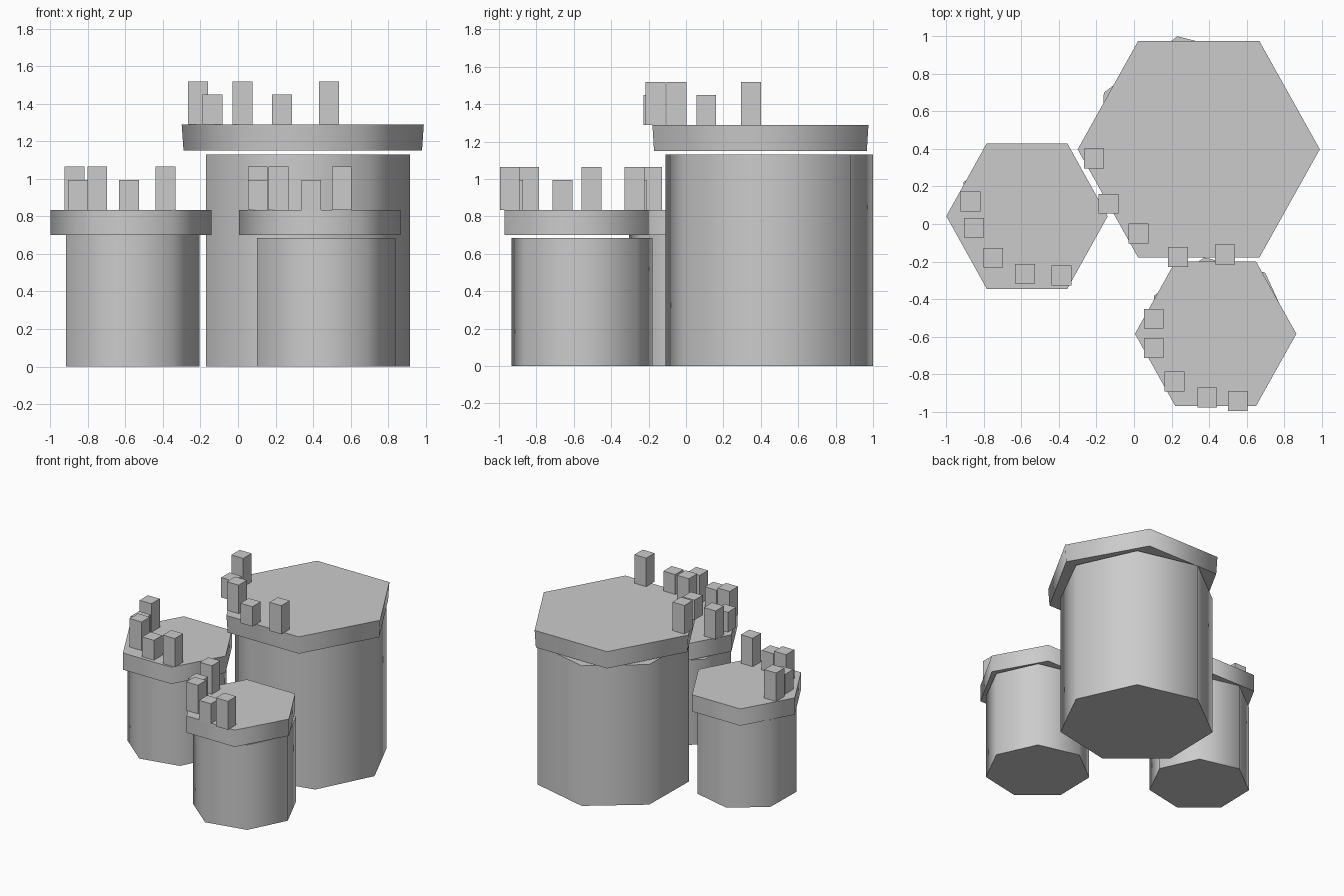
import bpy, math

if "Cube" in bpy.data.objects:
    bpy.data.objects.remove(bpy.data.objects["Cube"])

BLOCK = 0.106  # side of each battlement block


def prism(name, sides, z0, z1, centre, radius_x, radius_y, turn=0.0, base=1.0):
    """Smooth-sided prism with flat ends; base scales the lower ring."""
    def ring(z, s):
        return [(centre[0] + s * radius_x * math.cos(turn + i * math.tau / sides),
                 centre[1] + s * radius_y * math.sin(turn + i * math.tau / sides), z)
                for i in range(sides)]
    n = sides
    faces = [(i, (i + 1) % n, n + (i + 1) % n, n + i) for i in range(n)]
    faces += [tuple(reversed(range(n))), tuple(range(n, 2 * n))]
    mesh = bpy.data.meshes.new(name)
    mesh.from_pydata(ring(z0, base) + ring(z1, 1.0), [], faces)
    obj = bpy.data.objects.new(name, mesh)
    bpy.context.collection.objects.link(obj)
    bpy.ops.object.select_all(action='DESELECT')
    obj.select_set(True)
    bpy.context.view_layer.objects.active = obj
    bpy.ops.object.shade_smooth_by_angle(angle=math.radians(65))
    return obj


def block(name, x, y, z0, height):
    bpy.ops.mesh.primitive_cube_add(size=1, location=(x, y, z0 + height / 2))
    obj = bpy.context.object
    obj.name = name
    obj.scale = (BLOCK, BLOCK, height)


def tower(name, body, body_top, cap, cap_z, cap_base, blocks):
    # seven-sided shaft
    x, y, r = body
    prism(name + "_shaft", 7, 0, body_top, (x, y), r, r, math.radians(101.8))
    # six-sided platform
    x, y, rx, ry = cap
    prism(name + "_platform", 6, cap_z[0], cap_z[1], (x, y), rx, ry, 0, cap_base)
    # battlements, alternating tall and short
    for i, (bx, by) in enumerate(blocks):
        block(f"{name}_battlement_{i + 1}", bx, by, cap_z[1], 0.16 if i % 2 else 0.23)


tower("tall_tower", (0.347, 0.443, 0.569), 1.13,
      (0.345, 0.398, 0.645, 0.667), (1.15, 1.29), 0.985,
      [(-0.213, 0.348), (-0.135, 0.108), (0.025, -0.05), (0.235, -0.175), (0.485, -0.163)])

tower("left_tower", (-0.577, 0.055, 0.372), 0.70,
      (-0.57, 0.042, 0.43, 0.447), (0.70, 0.835), 1.0,
      [(-0.872, 0.12), (-0.853, -0.02), (-0.75, -0.18), (-0.58, -0.265), (-0.387, -0.275)])

tower("front_tower", (0.452, -0.557, 0.387), 0.685,
      (0.435, -0.585, 0.43, 0.445), (0.70, 0.835), 1.0,
      [(0.105, -0.505), (0.105, -0.66), (0.215, -0.84), (0.39, -0.925), (0.553, -0.942)])
